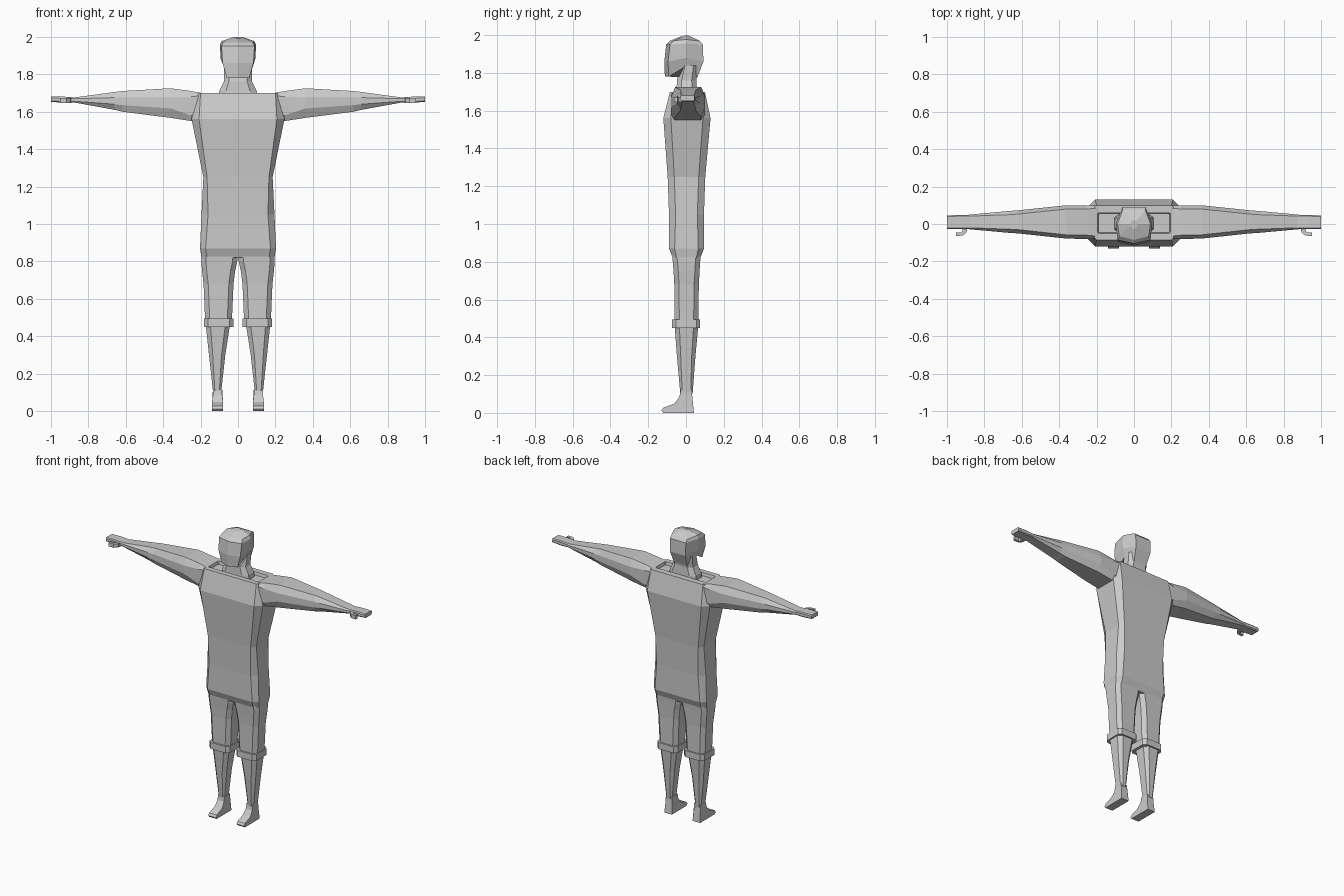
import bpy, bmesh


def loft(name, rings, mirror=False):
    """Skin a list of equal-length point rings, cap both ends."""
    bm = bmesh.new()
    vr = [[bm.verts.new(p) for p in r] for r in rings]
    n = len(vr[0])
    for a, b in zip(vr, vr[1:]):
        for i in range(n):
            j = (i + 1) % n
            bm.faces.new((a[i], a[j], b[j], b[i]))
    bm.faces.new(vr[0][::-1])
    bm.faces.new(vr[-1])
    bmesh.ops.recalc_face_normals(bm, faces=bm.faces)
    me = bpy.data.meshes.new(name)
    bm.to_mesh(me)
    bm.free()
    ob = bpy.data.objects.new(name, me)
    bpy.context.collection.objects.link(ob)
    if mirror:
        m = ob.modifiers.new("mirror", 'MIRROR')
        m.use_mirror_merge = False
    return ob


def octagon(a0, a1, b0, b1, ca, cb):
    """Chamfered rectangle; ca and cb are the chamfer sizes."""
    return [(a0 + ca, b0), (a1 - ca, b0), (a1, b0 + cb), (a1, b1 - cb),
            (a1 - ca, b1), (a0 + ca, b1), (a0, b1 - cb), (a0, b0 + cb)]


def upright(z, x0, x1, y0, y1, ca, cb):
    return [(x, y, z) for x, y in octagon(x0, x1, y0, y1, ca, cb)]


def sideways(x, y0, y1, z0, z1, ca, cb):
    return [(x, y, z) for y, z in octagon(y0, y1, z0, z1, ca, cb)]


# tunic, with shallow collar recess at the top
loft("tunic", [upright(z, -w, w, y0, y1, c, d) for z, w, y0, y1, c, d in [
    (0.82, .195, -.07, .075, .03, .02),
    (0.87, .203, -.09, .095, .03, .03),
    (1.05, .195, -.09, .095, .035, .035),
    (1.25, .185, -.097, .102, .02, .035),
    (1.56, .248, -.12, .13, .04, .04),
    (1.70, .21, -.085, .10, .01, .01),
    (1.70, .195, -.05, .06, .005, .005),
    (1.68, .190, -.045, .055, .005, .005)]])

# sleeves
loft("sleeve", [sideways(x, y0, y1, z0, z1, c, d) for x, y0, y1, z0, z1, c, d in [
    (.195, -.08, .10, 1.56, 1.70, .015, .015),
    (.25, -.08, .10, 1.55, 1.71, .02, .03),
    (.36, -.078, .10, 1.567, 1.725, .02, .05),
    (.62, -.05, .073, 1.60, 1.71, .02, .035),
    (.66, -.048, .07, 1.61, 1.705, .02, .03),
    (.88, -.028, .05, 1.65, 1.675, .008, .006)]], True)

# hands and thumbs
loft("hand", [sideways(x, y0, y1, z0, z1, .006, .006) for x, y0, y1, z0, z1 in [
    (.87, -.027, .048, 1.65, 1.676),
    (.93, -.028, .048, 1.648, 1.68),
    (1.0, -.028, .046, 1.652, 1.68)]], True)
loft("thumb", [[(x0, y0, 1.645), (x1, y1, 1.645), (x1, y1, 1.672), (x0, y0, 1.672)]
               for x0, y0, x1, y1 in [(.89, -.02, .915, -.02), (.895, -.045, .915, -.037),
                                      (.915, -.062, .925, -.045),
                                      (.952, -.064, .952, -.046)]], True)

# neck
loft("neck", [upright(z, -w, w, y0, y1, w * .35, .025) for z, w, y0, y1 in [
    (1.67, .105, -.055, .06), (1.71, .10, -.05, .058),
    (1.76, .075, -.048, .055), (1.84, .075, -.03, .065)]])


# head: face point, cheek, side, back half of each ring, mirrored
def head_ring(w, px, bx, front, mid, back):
    half = [(px, front[0] + .02, front[1]), (w, mid[0], mid[1]), (bx, back[0], back[1])]
    return ([(0, front[0], front[1])] + half
            + [(-x, y, z) for x, y, z in half[::-1]])


loft("head", [head_ring(*r) for r in [
    (.07, .06, .05, (-.112, 1.78), (-.01, 1.83), (.06, 1.775)),
    (.092, .083, .06, (-.115, 1.86), (0, 1.88), (.092, 1.86)),
    (.097, .088, .062, (-.105, 1.95), (0, 1.955), (.09, 1.95)),
    (.088, .078, .06, (-.085, 1.97), (0, 1.977), (.075, 1.968)),
    (.02, .02, .015, (-.03, 1.992), (0, 2.0), (.02, 1.995))]])

# trousers
loft("trouser_leg", [upright(z, x0, x1, y0, y1, .025, .025) for z, x0, x1, y0, y1 in [
    (.47, .033, .175, -.06, .065), (.68, .024, .184, -.062, .068),
    (.75, .015, .192, -.066, .072), (.80, .004, .196, -.07, .075),
    (.86, .001, .196, -.075, .08)]], True)
loft("trouser_cuff", [upright(z, .025, .181, -.073, .075, .02, .02)
                      for z in (.45, .495)], True)

# shins
loft("shin", [upright(z, x0, x1, y0, y1, c, c) for z, x0, x1, y0, y1, c in [
    (.46, .043, .172, -.06, .065, .025), (.30, .068, .155, -.048, .05, .02),
    (.10, .090, .133, -.03, .035, .01)]], True)

# feet: side profile swept across x
foot = [(.042, 0), (-.12, 0), (-.13, .012), (-.12, .027), (-.06, .05),
        (-.035, .085), (-.028, .12), (.03, .12), (.035, .07)]
loft("foot", [[(.11 + s * (k if z < .06 else k * .85), y, z) for y, z in foot]
              for s, k in ((-1, .03), (1, .028))], True)
